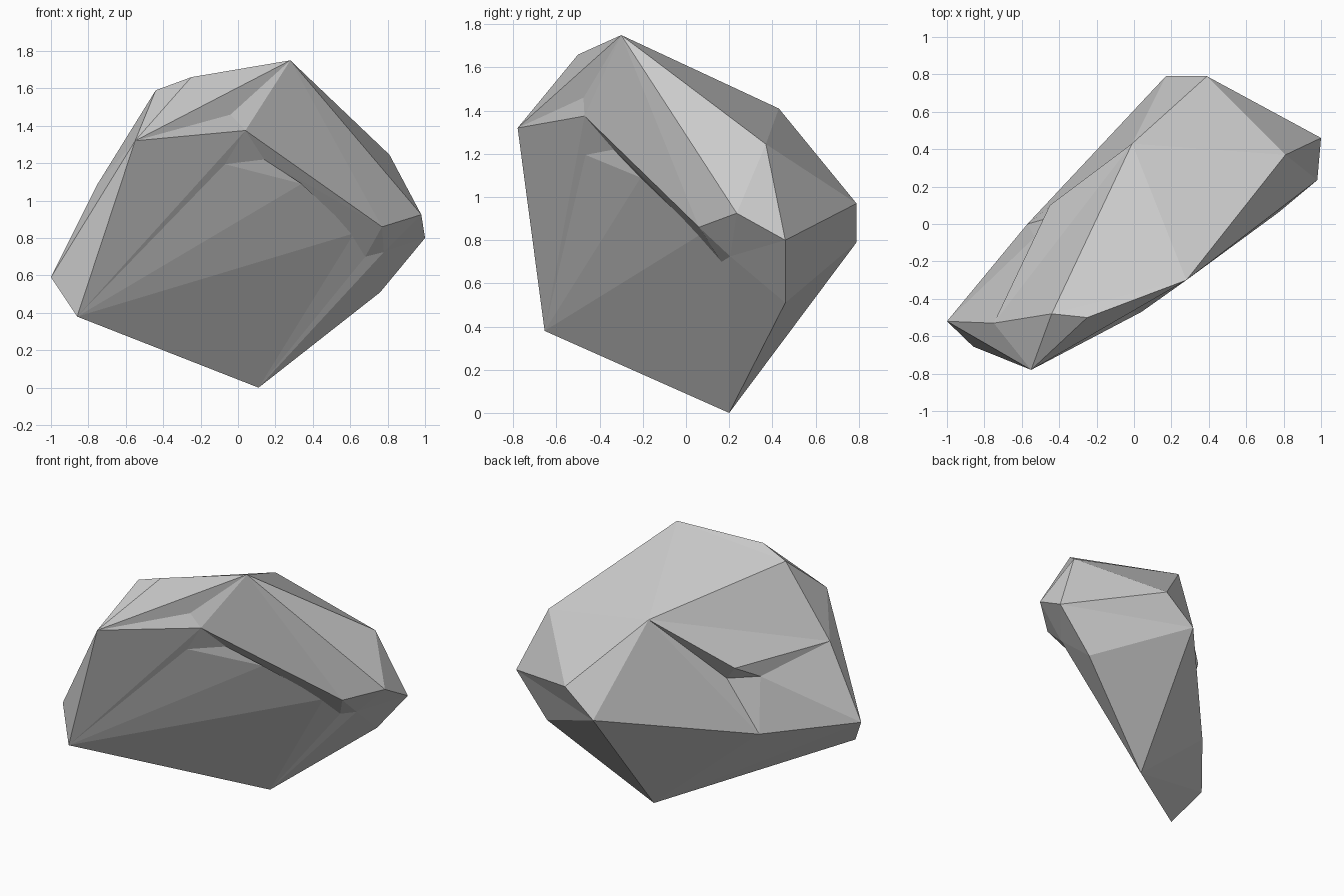
import bpy, bmesh

if "Cube" in bpy.data.objects:
    bpy.data.objects.remove(bpy.data.objects["Cube"])

# Corner points of the boulder, one letter each
P = {
    # crown and upper shoulder
    "F": (.28, -.30, 1.75), "E": (-.25, -.50, 1.66), "D": (-.44, -.48, 1.59),
    "C": (-.55, -.78, 1.32), "G": (.04, -.47, 1.375), "V": (-.04, -.475, 1.46),
    "O": (-.01, .43, 1.41), "H": (.81, .37, 1.245), "P": (-.75, -.53, 1.09),
    # waist
    "I": (.98, .235, .925), "J": (1.0, .46, .80), "M": (.39, .79, .97),
    "N": (.17, .79, .79), "K": (.76, .46, .51), "A": (-1.0, -.52, .59),
    "B": (-.86, -.655, .38), "p": (-.57, 0, .59), "L": (.11, .20, 0),
    # front crack: overhang, lip and inner corner
    "Q": (.77, .06, .86), "T": (-.07, -.465, 1.195), "v": (.34, -.21, 1.09),
    "S": (.62, .065, .825), "R": (.68, .165, .70), "W": (.78, .205, .725),
    "U": (.14, -.335, 1.22),
    # back dent
    "X": (-.45, .10, 1.06), "Y": (-.36, .06, .95), "Z": (-.53, -.07, .96),
}

# Facets as triangle fans: apex, then the ring around it
FANS = [
    "FVCEDOHIQGV",   # crown
    "CVGBAPDE",      # front left shoulder
    "DPO", "OPXYpNMH", "HMJI", "JMNKWI",   # back and right
    "LNKWRSBApN",    # underside
    "pAZY", "ZAPXY", # back dent
    "GBTUQ", "BTvS", "UTvSRQ", "WRQI",     # front crack
]

bm = bmesh.new()
vert = {k: bm.verts.new(co) for k, co in P.items()}
for fan in FANS:
    for a, b in zip(fan[1:], fan[2:]):
        bm.faces.new((vert[fan[0]], vert[a], vert[b]))
bmesh.ops.recalc_face_normals(bm, faces=bm.faces)

mesh = bpy.data.meshes.new("boulder")
bm.to_mesh(mesh)
bm.free()
bpy.context.collection.objects.link(bpy.data.objects.new("boulder", mesh))
